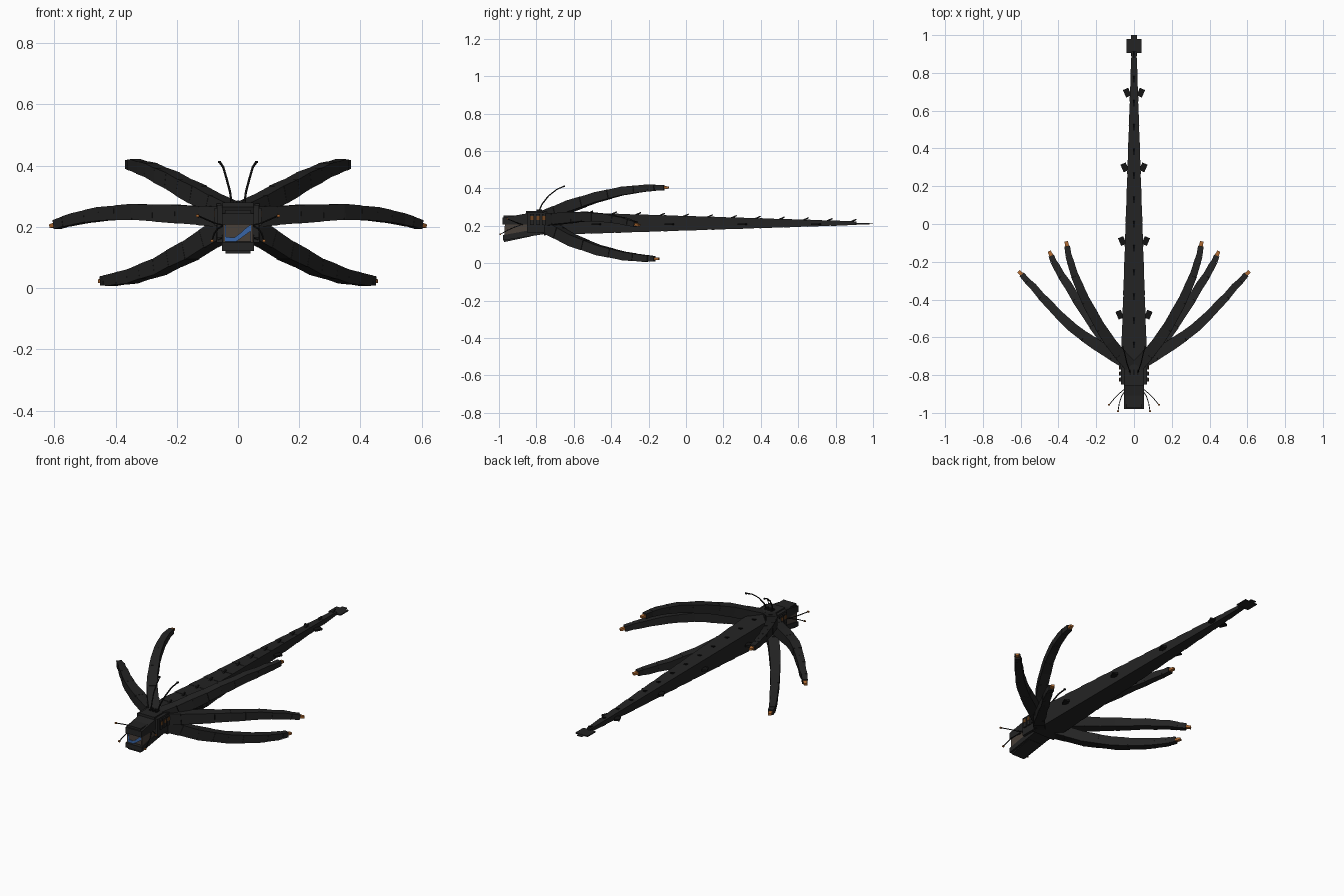
import bpy
import bmesh
from mathutils import Vector

cube = bpy.data.objects.get("Cube")
if cube:
    bpy.data.objects.remove(cube, do_unlink=True)


def material(name, r, g, b):
    m = bpy.data.materials.new(name)
    m.use_nodes = True
    m.diffuse_color = (r, g, b, 1)
    bsdf = m.node_tree.nodes["Principled BSDF"]
    bsdf.inputs["Base Color"].default_value = (r, g, b, 1)
    bsdf.inputs["Roughness"].default_value = 0.9
    return m


HIDE = material("charcoal hide", 0.017, 0.017, 0.017)
BLACK = material("black spikes", 0.007, 0.007, 0.007)
MOUTH = material("grey brown mouth", 0.065, 0.05, 0.04)
ORANGE = material("orange tip", 0.42, 0.14, 0.03)
BROWN = material("dark orange eye", 0.16, 0.06, 0.015)
BLUE = material("blue tongue", 0.04, 0.13, 0.38)


def beam(bm, a, b, size_a, size_b):
    """Tapered box from a to b; sizes are (half width, half height)."""
    a, b = Vector(a), Vector(b)
    d = (b - a).normalized()
    side = d.cross(Vector((0, 0, 1))).normalized()
    up = side.cross(d)
    rings = []
    for p, (w, h) in ((a, size_a), (b, size_b)):
        rings.append([bm.verts.new(p + side * w * i + up * h * j)
                      for i, j in ((-1, -1), (1, -1), (1, 1), (-1, 1))])
    lo, hi = rings
    bm.faces.new(lo)
    bm.faces.new(hi[::-1])
    for i in range(4):
        j = (i + 1) % 4
        bm.faces.new((lo[j], lo[i], hi[i], hi[j]))


def finish(name, bm, mat):
    bmesh.ops.recalc_face_normals(bm, faces=bm.faces)
    mesh = bpy.data.meshes.new(name)
    bm.to_mesh(mesh)
    bm.free()
    mesh.materials.append(mat)
    obj = bpy.data.objects.new(name, mesh)
    bpy.context.collection.objects.link(obj)
    return obj


def beams(name, mat, *items):
    bm = bmesh.new()
    for item in items:
        beam(bm, *item)
    return finish(name, bm, mat)


def box(name, mat, x, y, z):
    """Box from (min, max) pairs."""
    cx, cz = sum(x) / 2, sum(z) / 2
    s = ((x[1] - x[0]) / 2, (z[1] - z[0]) / 2)
    return beams(name, mat, ((cx, y[0], cz), (cx, y[1], cz), s, s))


def profile(name, mat, points, x0, x1):
    """Extrude a (y, z) outline across x."""
    bm = bmesh.new()
    face = bm.faces.new([bm.verts.new((x0, y, z)) for y, z in points])
    new = bmesh.ops.extrude_face_region(bm, geom=[face])["geom"]
    bmesh.ops.translate(bm, vec=(x1 - x0, 0, 0),
                        verts=[v for v in new if isinstance(v, bmesh.types.BMVert)])
    return finish(name, bm, mat)


# Body: overlapping tapered boxes, each with a small back spike
START, STEP, COUNT = -0.76, 0.128, 13


def body_size(y):
    t = (y - START) / (STEP * COUNT)
    return 0.071 - 0.056 * t, 0.064 - 0.053 * t, 0.213 + 0.001 * t


for i in range(COUNT):
    y = START + i * STEP
    w, h, z = body_size(y)
    w2, h2, z2 = body_size(y + STEP)
    beams(f"body_segment_{i + 1}", HIDE,
          ((0, y, z), (0, y + STEP + 0.008, z2), (w, h), (w2 - 0.002, h2 - 0.002)))
    top = z + h
    beams(f"back_spike_{i + 1}", BLACK,
          ((0, y + 0.1, top - 0.012), (0, y + 0.135, top + 0.006),
           (0.005, 0.006), (0.004, 0.003)))

# Flat tail fin
box("tail_stalk", HIDE, (-0.017, 0.017), (0.89, 1.0), (0.209, 0.213))
box("tail_fin", HIDE, (-0.04, 0.04), (0.905, 0.98), (0.208, 0.214))

# Arms: path points with the tip last
ARMS = {
    "upper": [(0.02, -0.75, 0.245), (0.13, -0.62, 0.305), (0.215, -0.48, 0.352),
              (0.285, -0.34, 0.386), (0.333, -0.21, 0.402), (0.352, -0.125, 0.404)],
    "middle": [(0.03, -0.74, 0.232), (0.19, -0.645, 0.242), (0.33, -0.545, 0.249),
               (0.44, -0.435, 0.243), (0.53, -0.335, 0.226), (0.587, -0.275, 0.209)],
    "lower": [(0.03, -0.75, 0.2), (0.155, -0.61, 0.123), (0.255, -0.47, 0.07),
              (0.345, -0.33, 0.038), (0.41, -0.225, 0.026), (0.434, -0.175, 0.024)],
}
for side, label in ((1, "left"), (-1, "right")):
    for arm, path in ARMS.items():
        pts = [Vector((x * side, y, z)) for x, y, z in path]
        bm = bmesh.new()
        for i, (a, b) in enumerate(zip(pts, pts[1:])):
            s, e = 0.034 - 0.0038 * i, 0.029 - 0.0035 * i
            mid = (a + b) / 2 + Vector((side * 0.004, 0, 0))
            m = (s + e) / 2
            beam(bm, a, mid, (s, s), (m, m))
            beam(bm, mid, b + (b - a).normalized() * 0.008, (m - 0.001, m - 0.001), (e, e))
        finish(f"{label}_{arm}_arm", bm, HIDE)
        d = (pts[-1] - pts[-2]).normalized()
        beams(f"{label}_{arm}_arm_tip", ORANGE,
              (pts[-1], pts[-1] + d * 0.034, (0.011, 0.008), (0.009, 0.006)))

    # Side fins along the body
    for i, y in enumerate((-0.5, -0.11, 0.28, 0.675)):
        w = body_size(y)[0]
        beams(f"{label}_side_fin_{i + 1}", BLACK,
              ((side * (w + 0.022), y + 0.04, 0.208), (side * (w + 0.005), y, 0.208),
               (0.015, 0.005), (0.015, 0.005)))

    # Whiskers and antennae
    for name, r, path in (
        ("antenna", 0.0028, [(0.02, -0.79, 0.27), (0.026, -0.77, 0.315), (0.038, -0.735, 0.36),
                             (0.048, -0.69, 0.395), (0.06, -0.65, 0.412)]),
        ("upper_whisker", 0.002, [(0.045, -0.87, 0.205), (0.075, -0.895, 0.212),
                                  (0.105, -0.925, 0.225), (0.132, -0.957, 0.237)]),
        ("lower_whisker", 0.002, [(0.045, -0.88, 0.205), (0.065, -0.91, 0.195),
                                  (0.078, -0.95, 0.178), (0.085, -0.992, 0.155)]),
    ):
        pts = [Vector((x * side, y, z)) for x, y, z in path]
        beams(f"{label}_{name}", BLACK,
              *((a, b, (r, r), (r, r)) for a, b in zip(pts, pts[1:])))
        tip = pts[-1]
        beams(f"{label}_{name}_tip", BLACK if name == "antenna" else ORANGE,
              (tip - Vector((0, 0.004, 0)), tip + Vector((0, 0.004, 0)),
               (0.005, 0.004), (0.005, 0.004)))

    # Ridged cheek plates and eyes
    for i in range(3):
        y = -0.835 + i * 0.032
        box(f"{label}_cheek_ridge_{i + 1}", HIDE, sorted((side * 0.06, side * 0.077)),
            (y, y + 0.022), (0.205, 0.262))
        box(f"{label}_eye_{i + 1}", BROWN, sorted((side * 0.075, side * 0.079)),
            (y + 0.002, y + 0.02), (0.232, 0.252))
    # Fleshy mouth sides
    profile(f"{label}_mouth_side", MOUTH,
            [(-0.972, 0.148), (-0.968, 0.218), (-0.79, 0.218), (-0.79, 0.175)],
            side * 0.043, side * 0.049)

# Head
box("skull", HIDE, (-0.068, 0.068), (-0.85, -0.73), (0.165, 0.272))
box("skull_crest", HIDE, (-0.05, 0.05), (-0.855, -0.745), (0.25, 0.28))
profile("upper_jaw", HIDE,
        [(-0.98, 0.208), (-0.98, 0.243), (-0.84, 0.268), (-0.84, 0.208)], -0.053, 0.053)
box("snout_plate", HIDE, (-0.042, 0.042), (-0.975, -0.85), (0.23, 0.256))
profile("lower_jaw", HIDE,
        [(-0.978, 0.122), (-0.978, 0.15), (-0.76, 0.19), (-0.76, 0.155)], -0.053, 0.053)
profile("chin", HIDE,
        [(-0.972, 0.113), (-0.972, 0.14), (-0.83, 0.165), (-0.83, 0.143)], -0.041, 0.041)
box("mouth_lining", MOUTH, (-0.045, 0.045), (-0.962, -0.95), (0.135, 0.215))
for x in (-0.02, 0, 0.02):
    box("crown_spike", BLACK, (x - 0.005, x + 0.005), (-0.8, -0.77), (0.275, 0.287))

# Jagged blue tongue, a thin folded strip across the mouth
bm = bmesh.new()
strip = [(-0.048, 0.207, 0.15), (-0.04, 0.207, 0.15), (-0.039, 0.167, 0.15),
         (-0.012, 0.165, 0.148), (0.012, 0.183, 0.165), (0.03, 0.2, 0.178),
         (0.04, 0.206, 0.185), (0.041, 0.206, 0.153), (0.049, 0.206, 0.153)]
for (xa, ta, ba), (xb, tb, bb) in zip(strip, strip[1:]):
    quad = [(xa, ba), (xb, bb), (xb, tb), (xa, ta)]
    bm.faces.new([bm.verts.new((x, -0.968, z)) for x, z in quad])
bmesh.ops.remove_doubles(bm, verts=bm.verts, dist=0.0001)
tongue = finish("tongue", bm, BLUE)
solid = tongue.modifiers.new("thickness", "SOLIDIFY")
solid.thickness = 0.004
